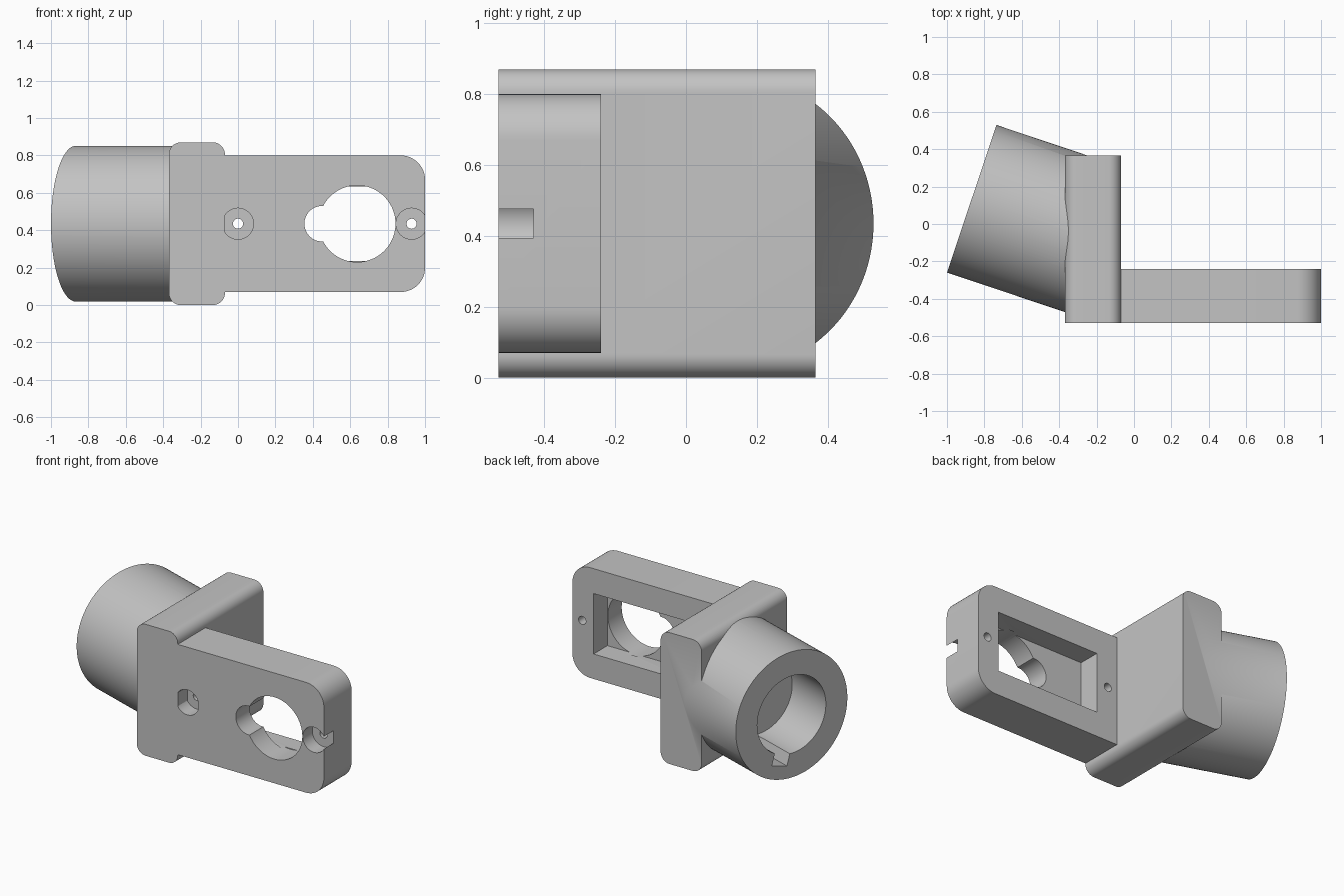
import bpy, bmesh, math
from mathutils import Vector, Matrix

cube = bpy.data.objects.get("Cube")
if cube:
    bpy.data.objects.remove(cube, do_unlink=True)

MID = 0.435          # height of every axis
FRONT, BACK = -0.53, -0.24   # plate faces
AXIS = Vector((-0.948, 0.318, 0)).normalized()   # tube direction, outwards
MOUTH = Vector((-0.8675, 0.135, MID))            # centre of the tube's open end

grey = bpy.data.materials.new("plain grey")
grey.use_nodes = True
colour = (0.55, 0.55, 0.55, 1)
grey.diffuse_color = colour
grey.node_tree.nodes["Principled BSDF"].inputs["Base Color"].default_value = colour


def finish(name, bm):
    mesh = bpy.data.meshes.new(name)
    bm.to_mesh(mesh)
    bm.free()
    mesh.materials.append(grey)
    obj = bpy.data.objects.new(name, mesh)
    bpy.context.collection.objects.link(obj)
    return obj


def box(name, low, high, radius=0, rounded=lambda x: True):
    """Box whose chosen edges along y may be rounded."""
    low, high = Vector(low), Vector(high)
    bm = bmesh.new()
    bmesh.ops.create_cube(bm, size=1)
    bmesh.ops.scale(bm, vec=high - low, verts=bm.verts)
    bmesh.ops.translate(bm, vec=(low + high) / 2, verts=bm.verts)
    if radius:
        edges = [e for e in bm.edges
                 if abs(e.verts[0].co.y - e.verts[1].co.y) > 0.01 and rounded(e.verts[0].co.x)]
        bmesh.ops.bevel(bm, geom=edges, offset=radius, segments=12, profile=0.5, affect='EDGES')
    return finish(name, bm)


def cylinder(name, start, end, radius, sides=96):
    start, end = Vector(start), Vector(end)
    bm = bmesh.new()
    turn = (end - start).to_track_quat('Z', 'Y').to_matrix().to_4x4()
    bmesh.ops.create_cone(bm, cap_ends=True, segments=sides, radius1=radius, radius2=radius,
                          depth=(end - start).length,
                          matrix=Matrix.Translation((start + end) / 2) @ turn)
    return finish(name, bm)


def combine(target, tool, operation):
    mod = target.modifiers.new("combine", 'BOOLEAN')
    mod.operation, mod.solver, mod.object = operation, 'EXACT', tool
    bpy.context.view_layer.objects.active = target
    bpy.ops.object.modifier_apply(modifier=mod.name)
    bpy.data.objects.remove(tool, do_unlink=True)


def drill(target, x, radius, y_end, sides=64):
    hole = cylinder("hole_cutter", (x, FRONT - 0.1, MID), (x, y_end, MID), radius, sides)
    combine(target, hole, 'DIFFERENCE')


# Mounting plate: rounded free end, rear pocket, keyhole opening
bracket = box("angled_tube_bracket", (-0.2, FRONT, 0.07), (1, BACK, 0.80), 0.13, lambda x: x > 0)
combine(bracket, box("pocket_cutter", (0.085, -0.385, MID - 0.2), (0.845, 0, MID + 0.2)), 'DIFFERENCE')
drill(bracket, 0.637, 0.205, -0.36, 96)
drill(bracket, 0.45, 0.095, -0.36)

# Counterbored screw holes
for x in (0, 0.928):
    drill(bracket, x, 0.083, -0.43)
    drill(bracket, x, 0.027, 0, 32)

# Upright block and angled tube
combine(bracket, box("block", (-0.37, FRONT, 0), (-0.07, 0.365, 0.87), 0.065), 'UNION')
combine(bracket, cylinder("tube", MOUTH, MOUTH - AXIS * 0.683, 0.416, 128), 'UNION')

# Blind bore with a keyway near the bottom
DEPTH = 0.34
combine(bracket, cylinder("bore_cutter", MOUTH + AXIS * 0.1, MOUTH - AXIS * DEPTH, 0.256), 'DIFFERENCE')
key = box("keyway_cutter", (-0.058, -0.327, -DEPTH), (0.058, -0.1, 0.1))
side = Vector((-AXIS.y, AXIS.x, 0)) * -1
up = Vector((0, 0, 1))
frame = Matrix((side, up, AXIS)).transposed().to_4x4()
key.data.transform(Matrix.Translation(MOUTH) @ frame @ Matrix.Rotation(math.radians(16), 4, 'Z'))
if frame.determinant() < 0:
    key.data.flip_normals()
combine(bracket, key, 'DIFFERENCE')

# Smooth curved walls, keep crisp edges
bpy.ops.object.select_all(action='DESELECT')
bracket.select_set(True)
bpy.context.view_layer.objects.active = bracket
bpy.ops.object.shade_smooth_by_angle(angle=math.radians(30))
